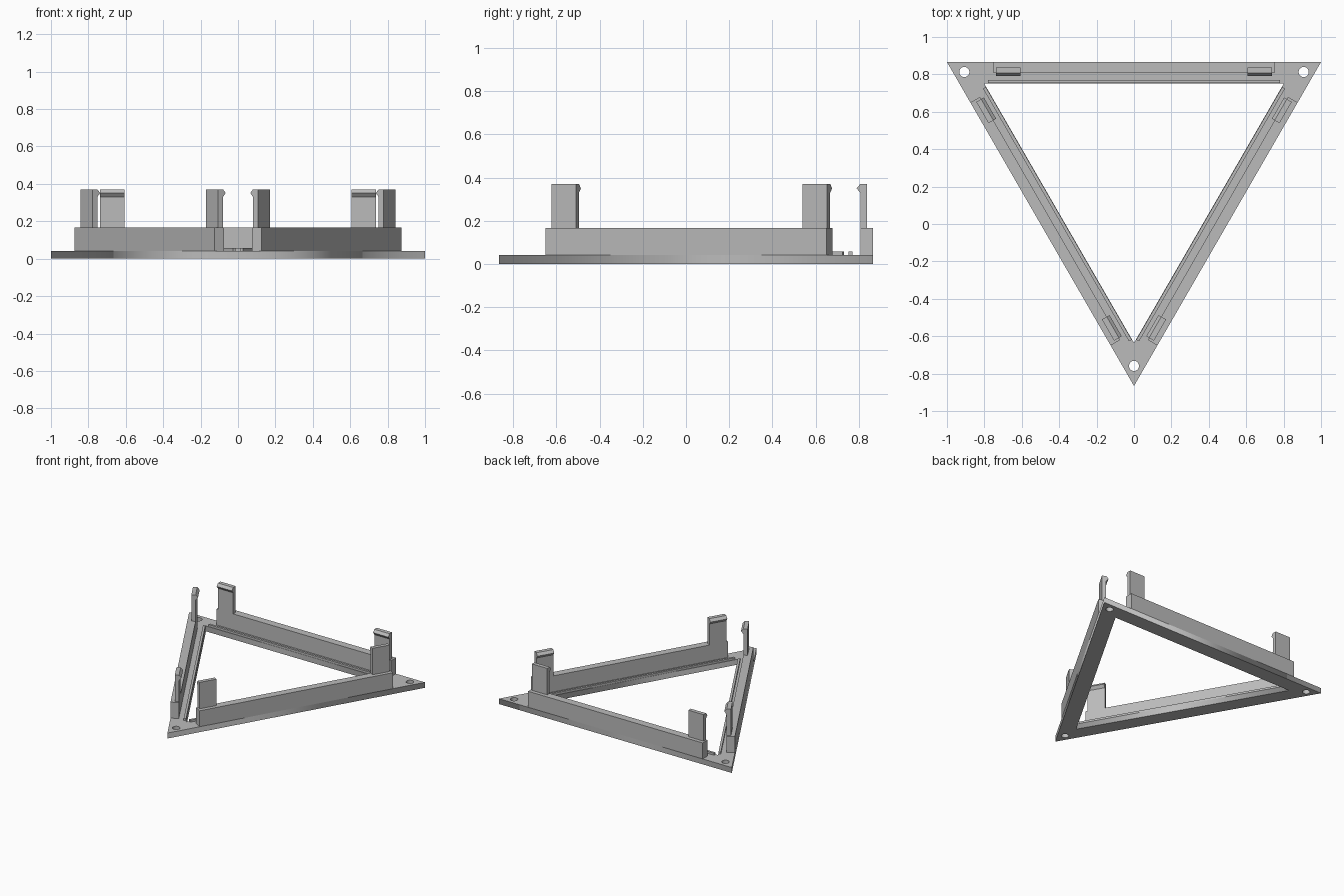
import bpy
import bmesh
from math import sin, cos, pi, radians, sqrt
from mathutils import Matrix, Vector

cube = bpy.data.objects.get("Cube")
if cube:
    bpy.data.objects.remove(cube, do_unlink=True)

R = 2 / sqrt(3)                       # centroid to corner
CENTRE = Vector((0, R / 4, 0))        # centroid of the triangle
BACK = sqrt(3) / 2                    # back edge, y
BASE_H, WALL_H, CLIP_H = 0.042, 0.166, 0.371
WALL_IN = 0.807                       # inner face of the back wall

grey = bpy.data.materials.new("grey plastic")
grey.use_nodes = True
colour = (0.5, 0.5, 0.5, 1)
grey.diffuse_color = colour
grey.node_tree.nodes["Principled BSDF"].inputs["Base Color"].default_value = colour


def ring(radius, sides, centre, start=-pi / 2):
    return [centre + Vector((radius * cos(start + 2 * pi * i / sides),
                             radius * sin(start + 2 * pi * i / sides), 0))
            for i in range(sides)]


def plate(name, outlines, height):
    """Flat plate whose inner outlines become holes."""
    curve = bpy.data.curves.new(name, "CURVE")
    curve.dimensions = "2D"
    curve.fill_mode = "BOTH"
    curve.extrude = height / 2
    for points in outlines:
        spline = curve.splines.new("POLY")
        spline.points.add(len(points) - 1)
        for p, co in zip(spline.points, points):
            p.co = (co.x, co.y, 0, 1)
        spline.use_cyclic_u = True
    temp = bpy.data.objects.new(name + "_outline", curve)
    bpy.context.collection.objects.link(temp)
    bpy.context.view_layer.update()
    deps = bpy.context.evaluated_depsgraph_get()
    mesh = bpy.data.meshes.new_from_object(temp.evaluated_get(deps))
    bpy.data.objects.remove(temp, do_unlink=True)
    mesh.transform(Matrix.Translation((0, 0, height / 2)))
    mesh.materials.clear()
    mesh.materials.append(grey)
    obj = bpy.data.objects.new(name, mesh)
    bpy.context.collection.objects.link(obj)
    return obj


def bar(name, profile, x0, x1, turn):
    """Extrude a (y, z) profile along x, then turn it onto one side."""
    bm = bmesh.new()
    face = bm.faces.new([bm.verts.new((x0, y, z)) for y, z in profile])
    ext = bmesh.ops.extrude_face_region(bm, geom=[face])
    verts = [v for v in ext["geom"] if isinstance(v, bmesh.types.BMVert)]
    bmesh.ops.translate(bm, verts=verts, vec=(x1 - x0, 0, 0))
    bmesh.ops.recalc_face_normals(bm, faces=bm.faces)
    spin = (Matrix.Translation(CENTRE) @ Matrix.Rotation(turn, 4, "Z")
            @ Matrix.Translation(-CENTRE))
    bm.transform(spin)
    mesh = bpy.data.meshes.new(name)
    bm.to_mesh(mesh)
    bm.free()
    mesh.materials.append(grey)
    obj = bpy.data.objects.new(name, mesh)
    bpy.context.collection.objects.link(obj)


def box_profile(y0, y1, z0, z1):
    return [(y0, z0), (y1, z0), (y1, z1), (y0, z1)]


# Triangular base frame with a screw hole in each corner
holes = [ring(0.027, 32, c) for c in ring(R - 0.107, 3, CENTRE)]
plate("base_frame",
      [ring(R, 3, CENTRE), ring(R - 2 * 0.115, 3, CENTRE)] + holes, BASE_H)

# Hooked clip, flush with the inner face of its wall
hook = [(WALL_IN + 0.03, WALL_H), (WALL_IN, WALL_H), (WALL_IN, 0.33),
        (WALL_IN - 0.017, 0.351), (WALL_IN, CLIP_H), (WALL_IN + 0.03, CLIP_H)]

# Wall, inner lip and two clips on each side
for side, angle in (("back", 0), ("left", -120), ("right", 120)):
    turn = radians(angle)
    bar(side + "_wall", box_profile(WALL_IN, BACK, BASE_H, WALL_H), -0.75, 0.75, turn)
    bar(side + "_lip", box_profile(0.753, 0.77, BASE_H, 0.058), -0.78, 0.78, turn)
    bar(side + "_clip_a", hook, -0.737, -0.606, turn)
    bar(side + "_clip_b", hook, 0.606, 0.737, turn)
